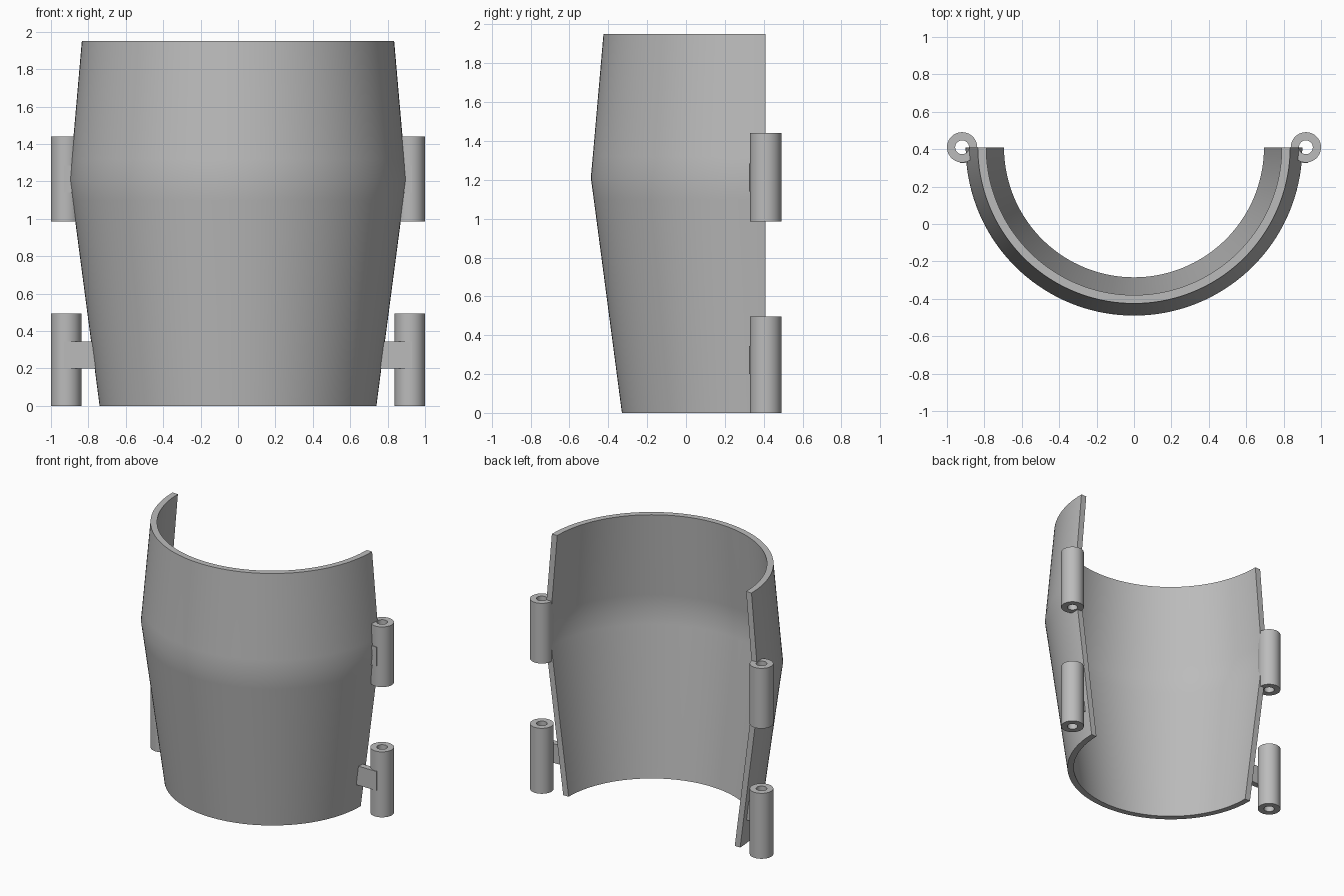
import bpy, bmesh, math

if "Cube" in bpy.data.objects:
    bpy.data.objects.remove(bpy.data.objects["Cube"])

grey = bpy.data.materials.new("plain_grey")
grey.use_nodes = True
colour = (0.5, 0.5, 0.5, 1)
grey.diffuse_color = colour
grey.node_tree.nodes["Principled BSDF"].inputs["Base Color"].default_value = colour

AXIS_Y = 0.41


def revolve(name, profile, centre, start, sweep, steps):
    """Spin a closed (radius, z) profile about a vertical axis."""
    bm = bmesh.new()
    full = abs(sweep - math.tau) < 1e-6
    rings = []
    for i in range(steps if full else steps + 1):
        a = start + sweep * i / steps
        rings.append([bm.verts.new((centre[0] + r * math.cos(a),
                                    centre[1] + r * math.sin(a), z))
                      for r, z in profile])
    n = len(profile)
    for i in range(steps):
        a, b = rings[i], rings[(i + 1) % len(rings)]
        for j in range(n):
            k = (j + 1) % n
            bm.faces.new((a[j], b[j], b[k], a[k]))
    if not full:
        bm.faces.new(rings[0])
        bm.faces.new(rings[-1][::-1])
    return finish(name, bm)


def box(name, lo, hi):
    bm = bmesh.new()
    bmesh.ops.create_cube(bm, size=1)
    for v in bm.verts:
        v.co = [(l + h) / 2 + c * (h - l) for l, h, c in zip(lo, hi, v.co)]
    return finish(name, bm)


def finish(name, bm):
    bmesh.ops.recalc_face_normals(bm, faces=bm.faces[:])
    mesh = bpy.data.meshes.new(name)
    bm.to_mesh(mesh)
    bm.free()
    mesh.materials.append(grey)
    obj = bpy.data.objects.new(name, mesh)
    bpy.context.collection.objects.link(obj)
    bpy.ops.object.select_all(action="DESELECT")
    obj.select_set(True)
    bpy.context.view_layer.objects.active = obj
    bpy.ops.object.shade_smooth_by_angle(angle=math.radians(30))
    return obj


# Half-round shell with a bulged waist; extra rings keep the knee tight
outer = [(0.74, 0), (0.885, 1.1), (0.9, 1.21), (0.89, 1.32), (0.835, 1.95)]
inner = [(r - 0.045, z) for r, z in reversed(outer)]
revolve("shell", outer + inner, (0, AXIS_Y), math.pi, math.pi, 72)

# Hinge tubes and the tabs that tie them to the shell
TUBE_X, TUBE_R, HOLE_R = 0.919, 0.081, 0.037
hinges = [("lower", 0, 0.495, 0.2, 0.755), ("upper", 0.985, 1.44, 1.14, 0.875)]
for side, sign in (("left", 1), ("right", -1)):
    for level, z0, z1, tab_z, tab_x in hinges:
        ring = [(TUBE_R, z0), (TUBE_R, z1), (HOLE_R, z1), (HOLE_R, z0)]
        revolve(f"{level}_{side}_hinge_tube", ring, (sign * TUBE_X, AXIS_Y),
                0, math.tau, 40)
        xs = sorted((sign * tab_x, sign * 0.93))
        box(f"{level}_{side}_hinge_tab", (xs[0], 0.325, tab_z),
            (xs[1], 0.37, tab_z + 0.145))
